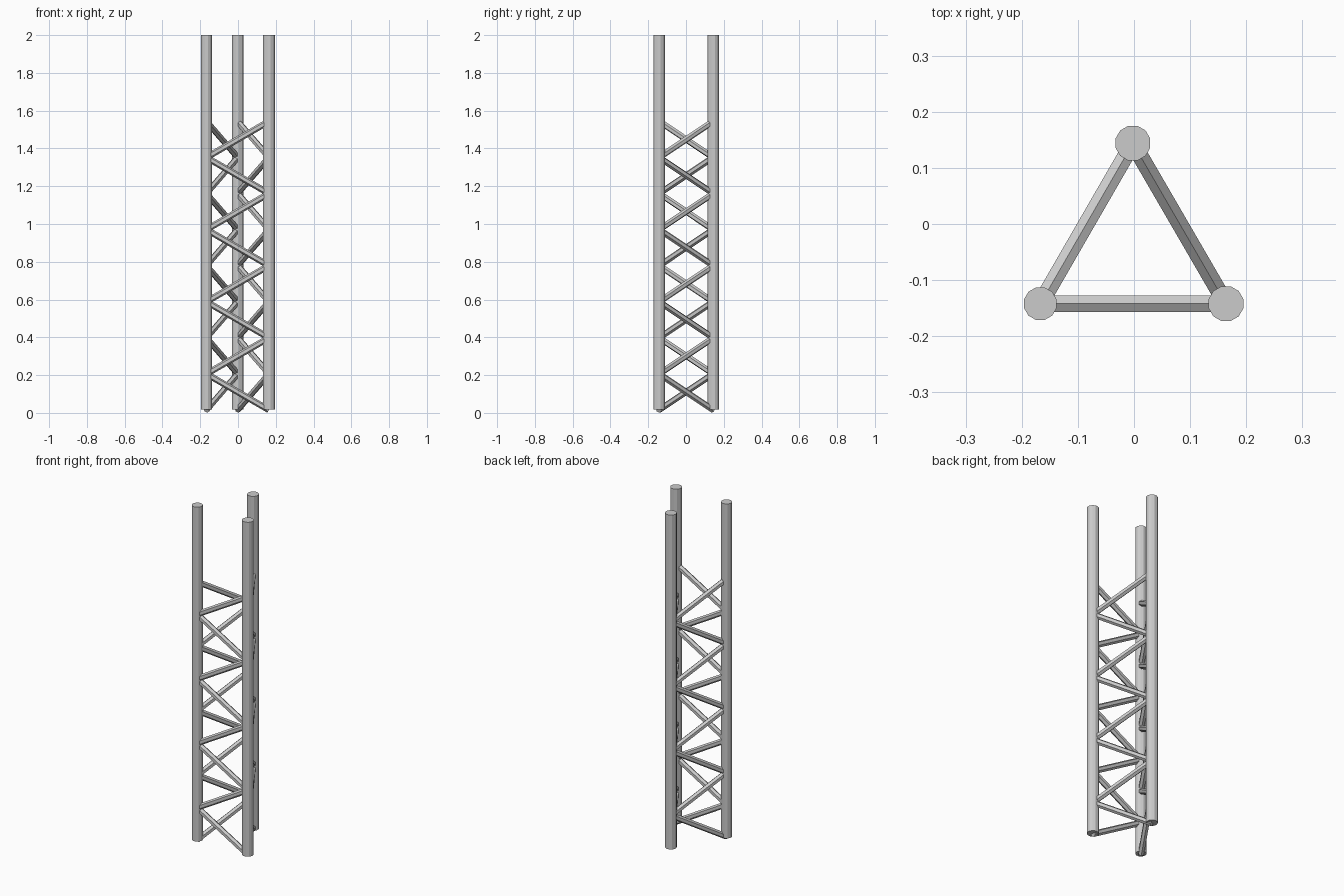
import bpy
from math import pi
from mathutils import Vector, Matrix

cube = bpy.data.objects.get("Cube")
if cube:
    bpy.data.objects.remove(cube, do_unlink=True)

# One plain steel colour
steel = bpy.data.materials.new("grey steel")
steel.use_nodes = True
grey = (0.6, 0.6, 0.6, 1)
steel.diffuse_color = grey
steel.node_tree.nodes["Principled BSDF"].inputs["Base Color"].default_value = grey


def rod(name, start, end, radius, sides, turn=0.0):
    """Faceted bar between two points, with local x kept in the vertical plane."""
    axis = (end - start).normalized()
    side = axis.cross(Vector((0, 0, 1)))
    side = side.normalized() if side.length > 0.01 else Vector((0, 1, 0))
    up = side.cross(axis)
    frame = Matrix((up, axis.cross(up), axis)).transposed()
    bpy.ops.mesh.primitive_cylinder_add(vertices=sides, radius=radius,
                                        depth=(end - start).length)
    obj = bpy.context.object
    obj.name = name
    obj.data.transform(Matrix.Rotation(turn, 4, 'Z'))
    obj.matrix_world = Matrix.Translation((start + end) / 2) @ frame.to_4x4()
    obj.data.materials.append(steel)
    return obj


# Three upright tubes on an equilateral triangle
corners = {
    "front_left": Vector((0.164, -0.142, 0)),
    "front_right": Vector((-0.167, -0.142, 0)),
    "back": Vector((-0.002, 0.144, 0)),
}
BASE, TOP = 0.018, 2.0
for name, corner in corners.items():
    radius = 0.030 if name == "front_right" else 0.032
    rod(name + "_tube", corner + Vector((0, 0, BASE)),
        corner + Vector((0, 0, TOP)), radius, 12, pi / 12)

# Zigzag hexagonal braces on each face, starting low at each tube in turn
START, RISE, COUNT = 0.0155, 0.191, 8
names = list(corners)
for i, name in enumerate(names):
    pair = [corners[name], corners[names[(i + 1) % 3]]]
    for k in range(COUNT):
        low = pair[k % 2] + Vector((0, 0, START + RISE * k))
        high = pair[(k + 1) % 2] + Vector((0, 0, START + RISE * (k + 1)))
        # First vertex of the hexagon points up, giving a ridge along the bar
        rod(f"{name}_brace_{k + 1}", low, high, 0.0168, 6, pi / 2)
